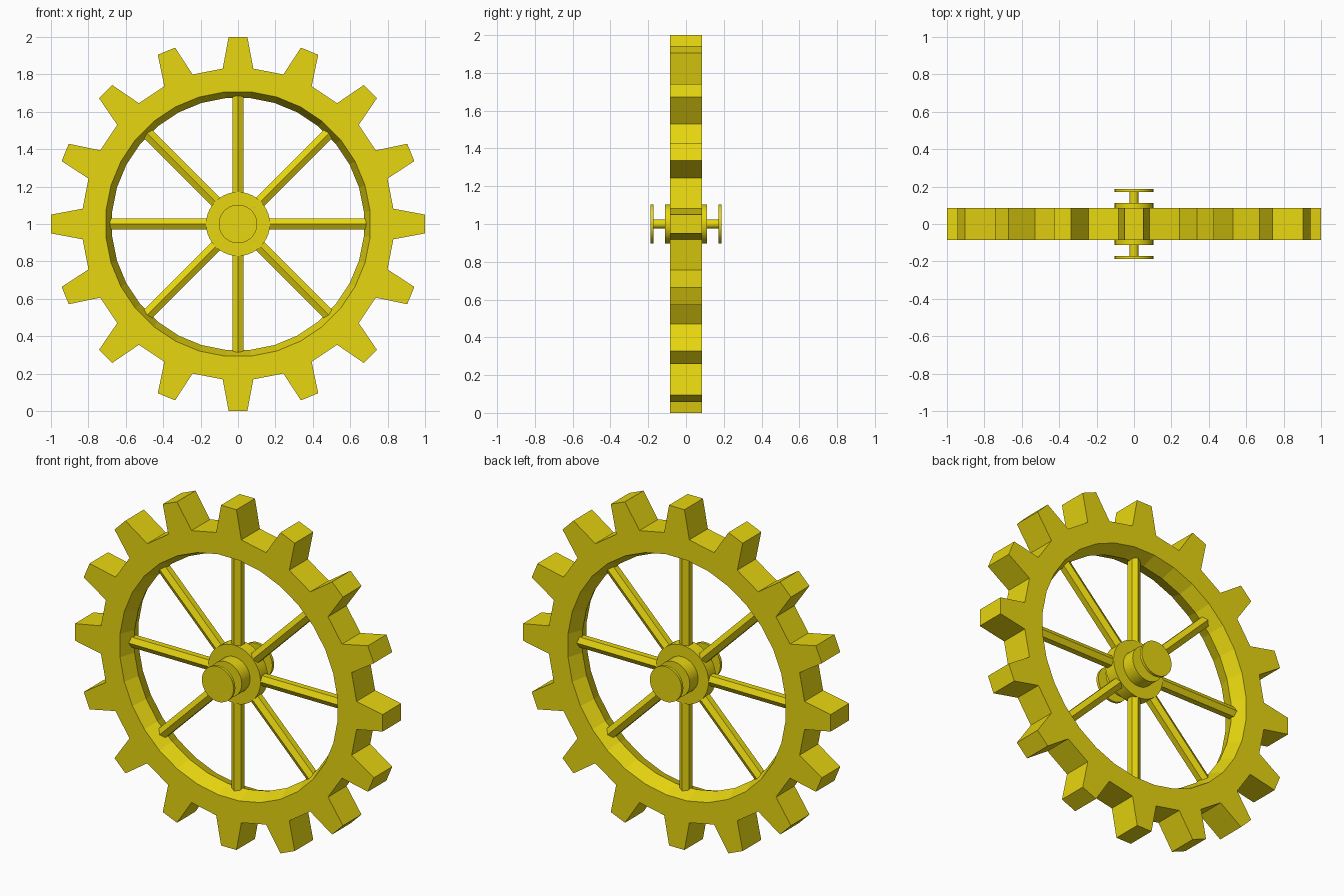
import bpy, bmesh, math
from mathutils import Matrix

if "Cube" in bpy.data.objects:
    bpy.data.objects.remove(bpy.data.objects["Cube"])

TEETH, SPOKES = 16, 8
HALF = 0.086            # half thickness of the rim
CENTRE_Z = 1.0

mat = bpy.data.materials.new("yellow")
mat.diffuse_color = (0.8, 0.67, 0.005, 1)
mat.use_nodes = True
mat.node_tree.nodes["Principled BSDF"].inputs["Base Color"].default_value = mat.diffuse_color


def make_object(name, bm):
    bmesh.ops.recalc_face_normals(bm, faces=bm.faces)
    mesh = bpy.data.meshes.new(name)
    bm.to_mesh(mesh)
    bm.free()
    mesh.materials.append(mat)
    obj = bpy.data.objects.new(name, mesh)
    obj.location.z = CENTRE_Z
    bpy.context.collection.objects.link(obj)
    return obj


# Toothed rim: 32 segments with a ridged bore; every other segment carries a tooth
bm = bmesh.new()
n = TEETH * 2
profile = [(0.835, -HALF), (0.835, HALF), (0.71, HALF), (0.676, 0), (0.71, -HALF)]
rings = []
for i in range(n):
    a = (i - 0.5) * 2 * math.pi / n
    rings.append([bm.verts.new((r * math.cos(a), y, r * math.sin(a))) for r, y in profile])
roots = []
for i in range(n):
    p, q = rings[i], rings[(i + 1) % n]
    for k in range(5):
        m = (k + 1) % 5
        f = bm.faces.new((p[k], p[m], q[m], q[k]))
        if k == 0 and i % 2 == 0:
            roots.append((i, f))
for i, f in roots:
    a = i * 2 * math.pi / n
    base = f.verts[:]
    tip = []
    for v in base:
        side = -math.sin(a) * v.co.x + math.cos(a) * v.co.z
        s = math.copysign(0.05, side)
        tip.append(bm.verts.new((math.cos(a) - s * math.sin(a), v.co.y,
                                 math.sin(a) + s * math.cos(a))))
    bm.faces.remove(f)
    bm.faces.new(tip)
    for k in range(4):
        m = (k + 1) % 4
        bm.faces.new((base[k], base[m], tip[m], tip[k]))
make_object("toothed_rim", bm)

# Spokes between hub and rim
bm = bmesh.new()
r0, r1 = 0.12, 0.69
for i in range(SPOKES):
    mtx = (Matrix.Rotation(i * 2 * math.pi / SPOKES, 4, 'Y')
           @ Matrix.Translation((0, 0, (r0 + r1) / 2)))
    bmesh.ops.create_cone(bm, cap_ends=True, segments=6, radius1=0.035,
                          radius2=0.035, depth=r1 - r0, matrix=mtx)
make_object("spokes", bm)

# Hub and axle: one lathed profile (radius, y) turned about the y axis
half = [(0.171, 0.035), (0.103, 0.035), (0.103, 0.112), (0.024, 0.112),
        (0.024, 0.172), (0.103, 0.172), (0.103, 0.188), (0, 0.188)]
points = [(r, -y) for r, y in reversed(half)] + half
bm = bmesh.new()
vs = [bm.verts.new((r, y, 0)) for r, y in points]
edges = [bm.edges.new(pair) for pair in zip(vs, vs[1:])]
bmesh.ops.spin(bm, geom=vs + edges, cent=(0, 0, 0), axis=(0, 1, 0),
               angle=2 * math.pi, steps=40, use_duplicate=False)
bmesh.ops.remove_doubles(bm, verts=bm.verts, dist=0.0001)
hub = make_object("hub_and_axle", bm)
bpy.context.view_layer.objects.active = hub
hub.select_set(True)
bpy.ops.object.shade_smooth_by_angle(angle=math.radians(30))
